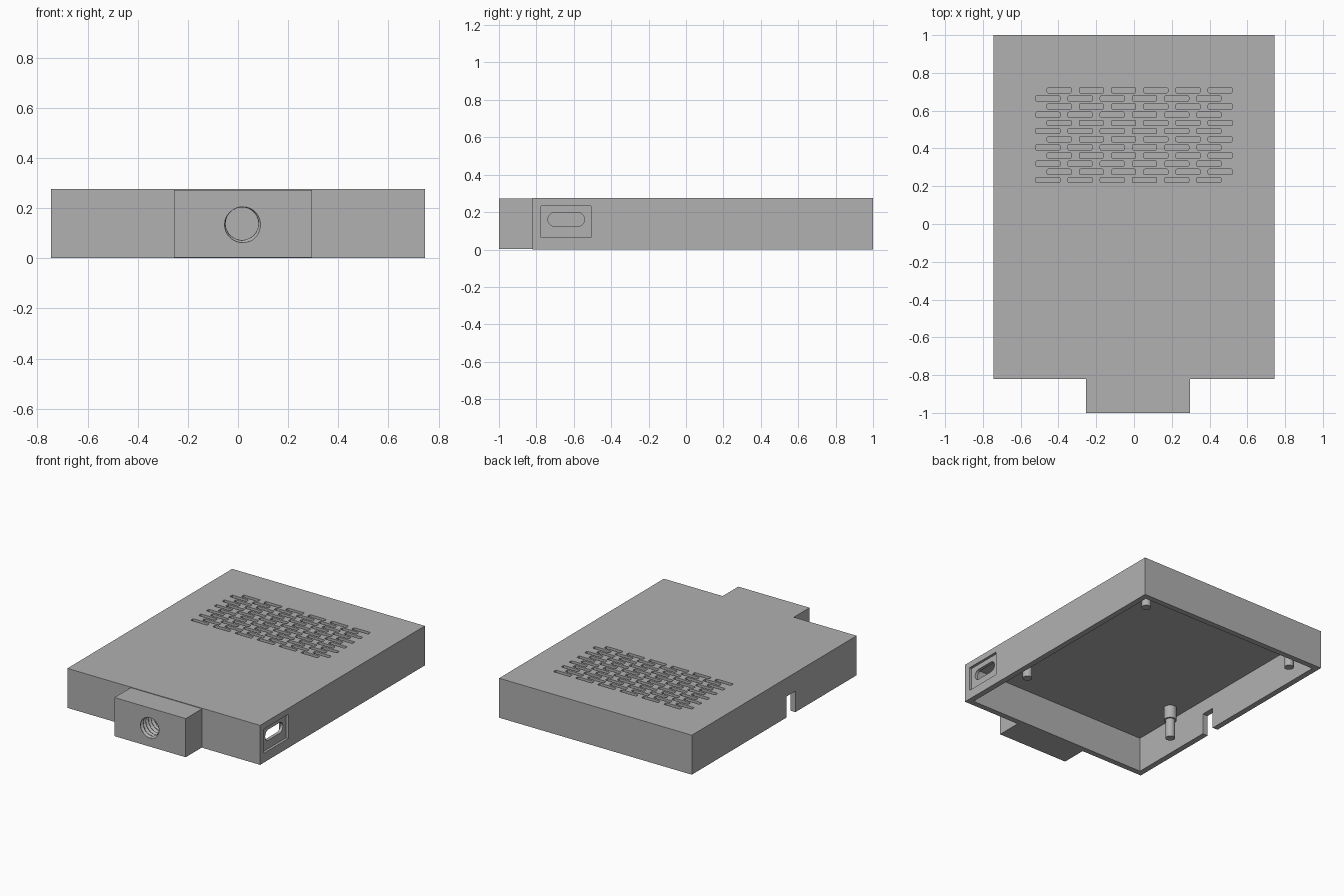
import bpy, bmesh, math
from mathutils import Matrix, Vector

if "Cube" in bpy.data.objects:
    bpy.data.objects.remove(bpy.data.objects["Cube"], do_unlink=True)

grey = bpy.data.materials.new("plain grey")
grey.use_nodes = True
grey.diffuse_color = (0.44, 0.44, 0.44, 1)
grey.node_tree.nodes["Principled BSDF"].inputs["Base Color"].default_value = grey.diffuse_color

W, BACK, FRONT, H = 0.745, 1.0, -0.82, 0.276   # case half width, ends, height
WALL, ROOF = 0.04, 0.03


def add_box(bm, lo, hi, round_axis=None, radius=0, segments=1):
    """Box between two corners; edges along round_axis can be rounded."""
    lo, hi = Vector(lo), Vector(hi)
    size = hi - lo
    mat = Matrix.Translation((lo + hi) / 2) @ Matrix.Diagonal((*size, 1))
    verts = bmesh.ops.create_cube(bm, size=1, matrix=mat)["verts"]
    if round_axis is not None:
        edges = {e for v in verts for e in v.link_edges}
        along = [e for e in edges
                 if abs((e.verts[0].co - e.verts[1].co)[round_axis]) > 0.9 * size[round_axis]
                 and (e.verts[0].co - e.verts[1].co).length < 1.001 * size[round_axis]]
        bmesh.ops.bevel(bm, geom=along, offset=radius, segments=segments,
                        profile=0.5, affect="EDGES", clamp_overlap=True)


def add_cylinder(bm, x, y, z0, z1, r):
    bmesh.ops.create_cone(bm, cap_ends=True, segments=32, radius1=r, radius2=r,
                          depth=z1 - z0, matrix=Matrix.Translation((x, y, (z0 + z1) / 2)))


def finish(bm, name):
    bmesh.ops.recalc_face_normals(bm, faces=bm.faces)
    mesh = bpy.data.meshes.new(name)
    bm.to_mesh(mesh)
    bm.free()
    obj = bpy.data.objects.new(name, mesh)
    bpy.context.collection.objects.link(obj)
    mesh.materials.append(grey)
    return obj


def cut(obj, bm, name):
    """Subtract the shape in bm from obj and discard the cutter."""
    cutter = finish(bm, name)
    cutter.hide_render = True
    mod = obj.modifiers.new(name, "BOOLEAN")
    mod.operation, mod.solver, mod.object = "DIFFERENCE", "EXACT", cutter
    bpy.context.view_layer.update()
    graph = bpy.context.evaluated_depsgraph_get()
    result = bpy.data.meshes.new_from_object(obj.evaluated_get(graph))
    obj.modifiers.clear()
    obj.data = result
    bpy.data.objects.remove(cutter, do_unlink=True)


# Case: a box hollowed from below
bm = bmesh.new()
add_box(bm, (-W, FRONT, 0), (W, BACK, H))
case = finish(bm, "case_cover")
bm = bmesh.new()
add_box(bm, (-W + WALL, FRONT + WALL, -0.1), (W - WALL, BACK - WALL, H - ROOF))
cut(case, bm, "cavity_cutter")

# Blind vent grooves in staggered rows
bm = bmesh.new()
for row in range(12):
    y = 0.708 - row * 0.0432
    start = -0.52 if row % 2 else -0.46
    for col in range(6):
        x = start + col * 0.1705
        add_box(bm, (x, y - 0.014, H - 0.017), (x + 0.128, y + 0.014, H + 0.05), 2, 0.006, 2)
cut(case, bm, "vent_cutter")

# Port on the left wall: shallow recess, then a rounded slot right through
bm = bmesh.new()
add_box(bm, (W - 0.018, -0.775, 0.065), (W + 0.1, -0.507, 0.234))
cut(case, bm, "port_recess_cutter")
bm = bmesh.new()
add_box(bm, (W - 0.1, -0.738, 0.124), (W + 0.1, -0.543, 0.198), 0, 0.0365, 8)
cut(case, bm, "port_slot_cutter")

# Cable notch in the lower edge of the right wall
bm = bmesh.new()
add_box(bm, (-W - 0.1, -0.145, -0.1), (-W + 0.1, -0.045, 0.147))
cut(case, bm, "notch_cutter")

# Mounting block on the front
bm = bmesh.new()
add_box(bm, (-0.255, -1, 0.002), (0.296, FRONT, 0.272))
block = finish(bm, "mount_block")

# Helical thread cut into the block
bm = bmesh.new()
SIDES, PITCH, STEPS, DEPTH = 32, 0.03, 48, 0.19
rings = []
for i in range(STEPS + 1):
    d = DEPTH * i / STEPS
    ring = []
    for k in range(SIDES):
        phase = (d / PITCH + k / SIDES) % 1
        r = 0.065 + 0.013 * (1 - abs(2 * phase - 1))
        a = math.tau * k / SIDES
        ring.append(bm.verts.new((0.016 + r * math.cos(a), -1.02 + d, 0.138 + r * math.sin(a))))
    rings.append(ring)
for a, b in zip(rings, rings[1:]):
    for k in range(SIDES):
        n = (k + 1) % SIDES
        bm.faces.new((a[k], a[n], b[n]))
        bm.faces.new((a[k], b[n], b[k]))
bm.faces.new(rings[0])
bm.faces.new(rings[-1])
cut(block, bm, "thread_cutter")

# Four stepped standoffs hanging from the roof
for side, x in (("left", 0.605), ("right", -0.605)):
    for end, y in (("front", -0.355), ("back", 0.845)):
        bm = bmesh.new()
        add_cylinder(bm, x, y, 0.155, H - ROOF + 0.005, 0.042)
        add_cylinder(bm, x, y, 0.022, 0.16, 0.031)
        post = finish(bm, f"standoff_{end}_{side}")
        bpy.ops.object.select_all(action="DESELECT")
        post.select_set(True)
        bpy.context.view_layer.objects.active = post
        bpy.ops.object.shade_smooth_by_angle(angle=math.radians(40))
